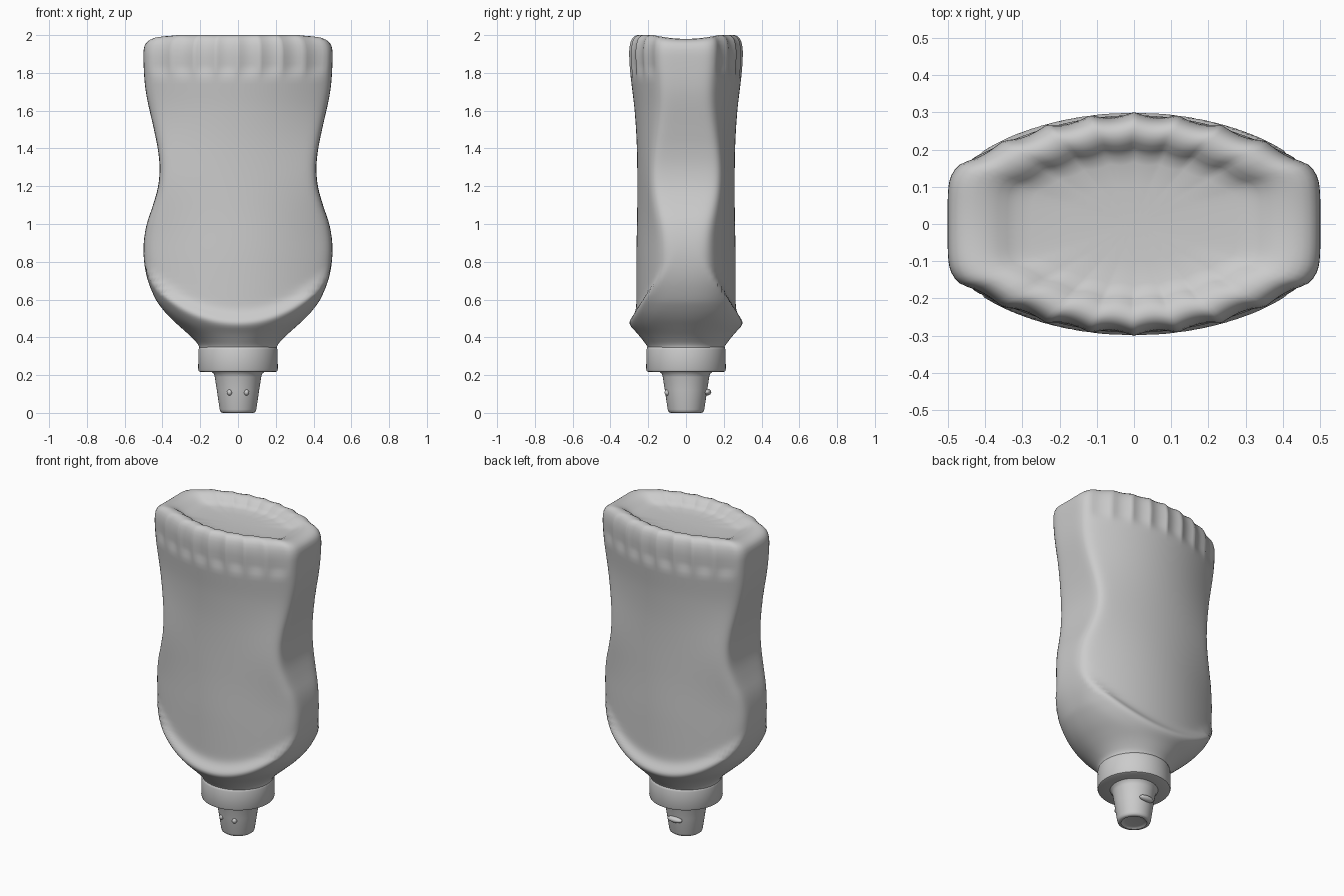
import bpy, bmesh, math
from mathutils import Vector

if "Cube" in bpy.data.objects:
    bpy.data.objects.remove(bpy.data.objects["Cube"])

SEG = 192


def curve(keys, z):
    """Smooth (cubic) interpolation through (z, value) keys."""
    if z <= keys[0][0]:
        return keys[0][1]
    for i in range(len(keys) - 1):
        (z0, a), (z1, b) = keys[i], keys[i + 1]
        if z <= z1:
            zp, p = keys[max(i - 1, 0)]
            zn, n = keys[min(i + 2, len(keys) - 1)]
            h = z1 - z0
            m0, m1 = (b - p) / (z1 - zp) * h, (n - a) / (zn - z0) * h
            t = (z - z0) / h
            return ((2*t**3 - 3*t*t + 1) * a + (t**3 - 2*t*t + t) * m0
                    + (3*t*t - 2*t**3) * b + (t**3 - t*t) * m1)
    return keys[-1][1]


def loft(name, rings, angle=40):
    """Skin a stack of closed rings and cap both ends."""
    bm = bmesh.new()
    loops = [[bm.verts.new(p) for p in r] for r in rings]
    n = len(loops[0])
    for a, b in zip(loops, loops[1:]):
        for i in range(n):
            j = (i + 1) % n
            bm.faces.new((a[i], a[j], b[j], b[i]))
    bm.faces.new(loops[0][::-1])
    bm.faces.new(loops[-1])
    bmesh.ops.recalc_face_normals(bm, faces=bm.faces)
    me = bpy.data.meshes.new(name)
    bm.to_mesh(me)
    bm.free()
    ob = bpy.data.objects.new(name, me)
    bpy.context.collection.objects.link(ob)
    finish(ob, angle)
    return ob


def finish(ob, angle=40):
    bpy.ops.object.select_all(action='DESELECT')
    ob.select_set(True)
    bpy.context.view_layer.objects.active = ob
    bpy.ops.object.shade_smooth_by_angle(angle=math.radians(angle))


def lathe(name, profile, seg=64):
    rings = [[(r * math.cos(2*math.pi*i/seg), r * math.sin(2*math.pi*i/seg), z)
              for i in range(seg)] for r, z in profile]
    return loft(name, rings)


# Body curves along the height: half width, half depth, squareness, panel depth and bow
WIDTH = [(.34, .205), (.36, .21), (.4, .245), (.45, .30), (.5, .355), (.55, .40), (.6, .435),
         (.7, .477), (.8, .497), (.9, .499), (1, .483), (1.1, .45), (1.2, .423),
         (1.3, .415), (1.4, .425), (1.5, .445), (1.7, .488), (1.85, .50), (2, .50)]
DEPTH = [(.34, .20), (.36, .21), (.42, .26), (.48, .325), (.55, .38), (.7, .43), (2, .5)]
SQUARE = [(.36, 2), (.6, 2.3), (.9, 3), (1.25, 3.6), (1.9, 5)]
PANEL = [(.36, .262), (.8, .263), (1.1, .258), (1.4, .26), (1.6, .272), (1.8, .295),
         (1.9, .301), (2, .301)]
BOW = [(.4, .55), (.9, .55), (1.25, .45), (1.6, .6), (1.9, .62)]


def panel_y(x, z):
    """Bowed front/back panel with a raised lower lip and flutes near the top."""
    y = curve(PANEL, z) - curve(BOW, z) * x * x
    y += .04 * math.exp(-((z - .47 - .9 * x * x) / .05) ** 2)
    if z > 1.77 and abs(x) < .47:
        fade = min(1, (z - 1.77) / .06)
        y -= .013 * fade * abs(math.sin(math.pi * x / .117))
    return y


def section(z):
    w, h, n = curve(WIDTH, z), curve(DEPTH, z), curve(SQUARE, z)
    pts = []
    for i in range(SEG):
        a = 2 * math.pi * i / SEG
        c, s = math.cos(a), abs(math.sin(a))
        r_body = ((abs(c) / w) ** n + (s / h) ** n) ** (-1 / n)
        lo, hi = 0, 1.0
        for _ in range(18):
            r = (lo + hi) / 2
            if r * s < panel_y(r * c, z):
                lo = r
            else:
                hi = r
        r = (r_body ** -22 + lo ** -22) ** (-1 / 22)
        pts.append(Vector((r * c, r * math.sin(a), z)))
    return pts


# Bottle body with rounded, dished base on top
levels = [.34 + .012 * i for i in range(24)] + [.63 + .03 * i for i in range(39)]
levels += [1.79 + .015 * i for i in range(8)]
rings = [section(z) for z in levels]
base = section(1.9)
for s, z in [(.998, 1.92), (.988, 1.945), (.97, 1.968), (.94, 1.985), (.9, 1.996), (.85, 2.0),
             (.79, 1.997), (.73, 1.985), (.68, 1.967), (.63, 1.953), (.55, 1.946),
             (.35, 1.942), (.1, 1.94)]:
    ring = []
    for p in base:
        dip = .02 * max(0, 1 - (p.y / .2) ** 2) * max(0, (z - 1.94) / .06)
        ring.append((p.x * s, p.y * s, z - dip))
    rings.append(ring)
loft("bottle_body", rings, 60)

# Cap collar and tapered nozzle
lathe("cap_collar", [(.10, .216), (.198, .216), (.207, .22), (.211, .23), (.209, .335),
                     (.205, .348), (.195, .355), (.15, .357)])
lathe("nozzle", [(.05, .008), (.066, .006), (.074, 0), (.086, .001), (.093, .006), (.097, .018),
                 (.112, .12), (.123, .19), (.128, .207), (.142, .22)])


# Small lugs on the nozzle
def lug(name, loc, scale):
    bpy.ops.mesh.primitive_uv_sphere_add(segments=16, ring_count=10, radius=1, location=loc)
    ob = bpy.context.object
    ob.name = name
    ob.scale = scale
    finish(ob, 60)


for side in (-1, 1):
    lug("front_lug", (side * .045, -.098, .108), (.014, .016, .016))
lug("back_lug", (0, .112, .11), (.05, .022, .018))
